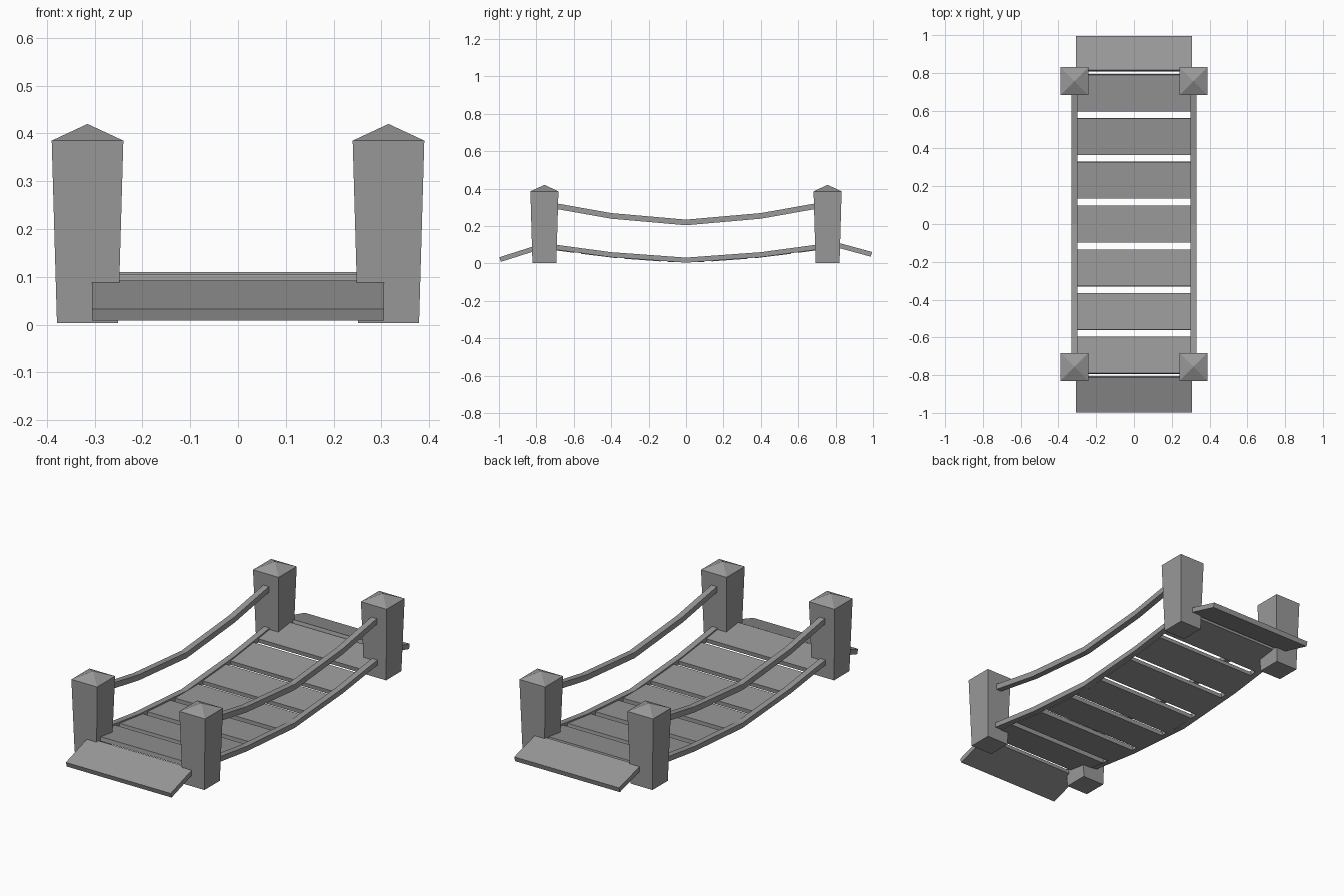
import bpy
import bmesh
from math import atan2
from mathutils import Vector, Matrix

cube = bpy.data.objects.get("Cube")
if cube:
    bpy.data.objects.remove(cube, do_unlink=True)

GREY = (0.32, 0.32, 0.32, 1)
mat = bpy.data.materials.new("plain_grey")
mat.use_nodes = True
mat.diffuse_color = GREY
mat.node_tree.nodes["Principled BSDF"].inputs["Base Color"].default_value = GREY


def finish(name, bm):
    bmesh.ops.recalc_face_normals(bm, faces=bm.faces)
    mesh = bpy.data.meshes.new(name)
    bm.to_mesh(mesh)
    bm.free()
    mesh.materials.append(mat)
    obj = bpy.data.objects.new(name, mesh)
    bpy.context.collection.objects.link(obj)
    return obj


def loft(rings, bm):
    """Join successive four-corner rings with side faces and return the rings."""
    rows = [[bm.verts.new(p) for p in ring] for ring in rings]
    for a, b in zip(rows, rows[1:]):
        for i in range(4):
            j = (i + 1) % 4
            bm.faces.new((a[i], a[j], b[j], b[i]))
    return rows


def post(name, x, y):
    # Tapered square post with a low pyramid cap
    bm = bmesh.new()
    corners = [(-1, -1), (1, -1), (1, 1), (-1, 1)]
    rings = [[(x + sx * h, y + sy * h, z) for sx, sy in corners]
             for h, z in ((0.064, 0.003), (0.075, 0.385))]
    bottom, top = loft(rings, bm)
    bm.faces.new(bottom)
    apex = bm.verts.new((x, y, 0.42))
    for i in range(4):
        bm.faces.new((top[i], top[(i + 1) % 4], apex))
    finish(name, bm)


def rail(name, x, path, thick):
    # Sagging square-section rail, mirrored about the middle
    points = [(-y, z) for y, z in path] + [(y, z) for y, z in path[-2::-1]]
    w = 0.016
    bm = bmesh.new()
    rings = [[(x - w, y, z - thick), (x + w, y, z - thick),
              (x + w, y, z), (x - w, y, z)] for y, z in points]
    rows = loft(rings, bm)
    bm.faces.new(rows[0])
    bm.faces.new(rows[-1])
    finish(name, bm)


def board(name, half_width, start, end, thick):
    # Tilted board whose top surface runs between two (y, z) points
    a, b = Vector((0, *start)), Vector((0, *end))
    run = b - a
    tilt = Matrix.Rotation(atan2(run.z, run.y), 4, 'X')
    centre = (a + b) / 2 - tilt @ Vector((0, 0, thick / 2))
    bm = bmesh.new()
    bmesh.ops.create_cube(bm, size=1)
    bm.transform(Matrix.Translation(centre) @ tilt
                 @ Matrix.Diagonal((half_width * 2, run.length, thick, 1)))
    finish(name, bm)


LOWER = [(0.75, 0.107), (0.4, 0.06), (0, 0.031)]
UPPER = [(0.75, 0.331), (0.4, 0.269), (0, 0.234)]


def deck_height(y):
    (y0, z0), (y1, z1), (y2, z2) = LOWER
    y = abs(y)
    if y > y1:
        return z1 + (z0 - z1) * (y - y1) / (y0 - y1)
    return z2 + (z1 - z2) * y / y1


# Posts and rails on both sides
for side, x in (("left", 0.315), ("right", -0.315)):
    post("front_post_" + side, x, -0.757)
    post("back_post_" + side, x, 0.757)
    rail("lower_rail_" + side, x, LOWER, 0.027)
    rail("hand_rail_" + side, x, UPPER, 0.03)

# Walkway planks following the sag
for i in range(-3, 4):
    y0, y1 = i * 0.231 - 0.097, i * 0.231 + 0.097
    drop = 0.008
    board("plank_%d" % (i + 4), 0.299, (y0, deck_height(y0) - drop),
          (y1, deck_height(y1) - drop), 0.022)

# End ramps
board("front_ramp", 0.306, (-0.998, 0.033), (-0.812, 0.092), 0.026)
board("back_ramp", 0.306, (0.815, 0.110), (0.995, 0.061), 0.026)
